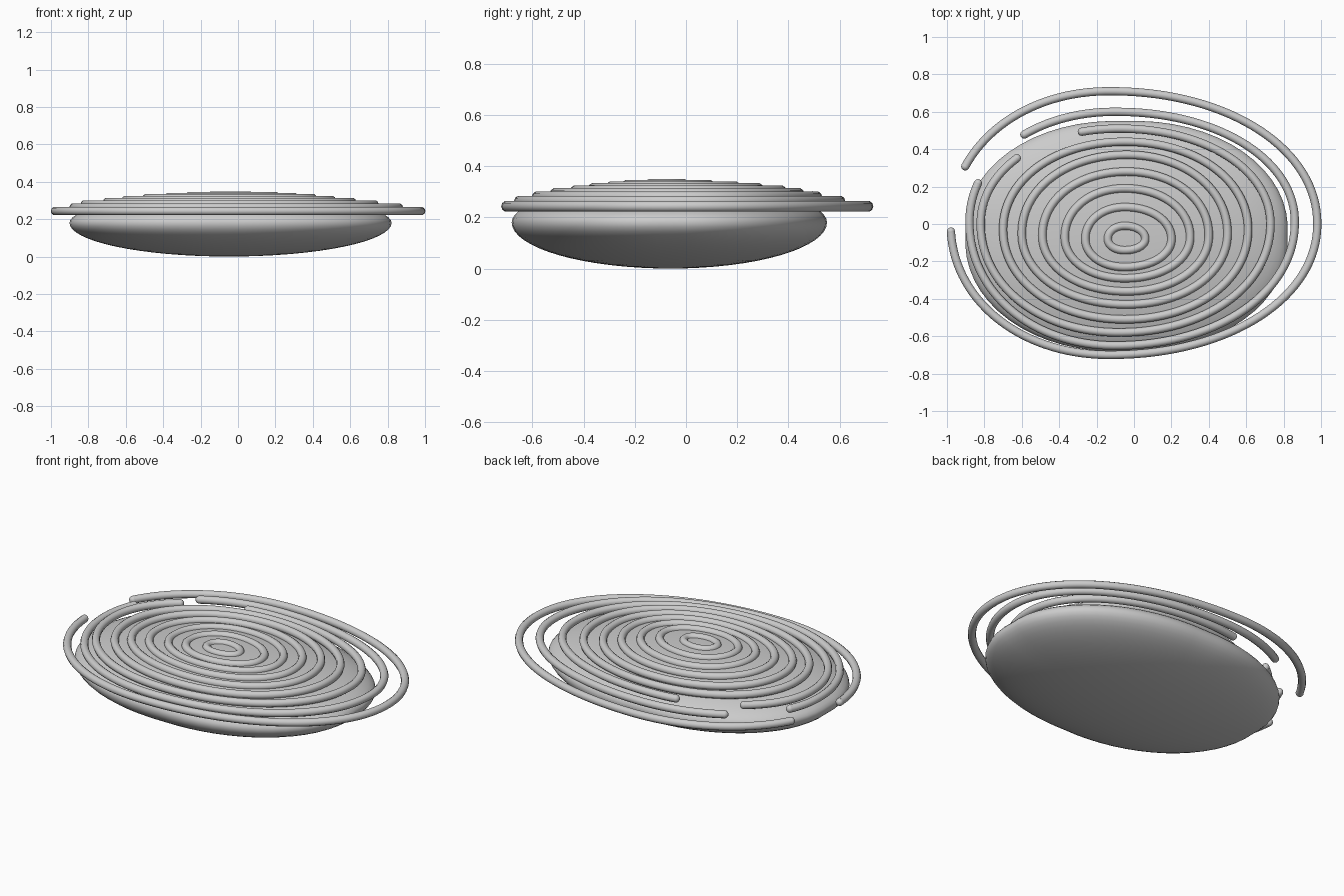
import bpy
from math import sin, cos, pi, radians, copysign

cube = bpy.data.objects.get("Cube")
if cube:
    bpy.data.objects.remove(cube, do_unlink=True)

# Single clay grey for everything
clay = bpy.data.materials.new("clay_grey")
clay.use_nodes = True
GREY = (0.6, 0.6, 0.6, 1)
clay.diffuse_color = GREY
clay.node_tree.nodes["Principled BSDF"].inputs["Base Color"].default_value = GREY

TUBE = 0.022


def egg(center, left, right, front, back, t, power=2.0):
    """Point on an oval with a different half-axis towards each side."""
    cx, cy = center
    c, s = cos(t), sin(t)
    u = copysign(abs(c) ** (2 / power), c)
    v = copysign(abs(s) ** (2 / power), s)
    x = cx + u * (right - cx if c > 0 else cx - left)
    y = cy + v * (back - cy if s > 0 else cy - front)
    return x, y


def finish(obj, name):
    obj.name = name
    obj.data.materials.clear()
    obj.data.materials.append(clay)
    for p in obj.data.polygons:
        p.use_smooth = True
    return obj


# Pebble-like body: a sphere warped to an oval with a flatter dome on top
bpy.ops.mesh.primitive_uv_sphere_add(segments=64, ring_count=32, radius=1)
body = bpy.context.object
for v in body.data.vertices:
    x, y, z = v.co
    x *= 0.87 if x > 0 else 0.85
    y *= 0.61 if y > 0 else 0.62
    bulge = 1 + 0.12 * abs(x * y)
    z = 0.18 + z * (0.152 if z > 0 else 0.18)
    v.co = (x * bulge - 0.05, y * bulge - 0.06, z)
finish(body, "body")


# Coils: peak centre, left, right, front, back, height, and gap in degrees
coils = [
    ((-0.13, 0.00), -0.98, 0.98, -0.70, 0.71, 0.243, (155, 183)),
    ((-0.10, 0.01), -0.88, 0.86, -0.65, 0.60, 0.263, (128, 160)),
    ((-0.08, 0.00), -0.82, 0.73, -0.58, 0.51, 0.280, (105, 137)),
    ((-0.05, -0.03), -0.70, 0.61, -0.51, 0.44, 0.293, None),
    ((-0.04, -0.05), -0.60, 0.50, -0.43, 0.37, 0.304, None),
    ((-0.04, -0.06), -0.49, 0.40, -0.36, 0.28, 0.313, None),
    ((-0.05, -0.07), -0.37, 0.30, -0.29, 0.19, 0.320, None),
    ((-0.05, -0.08), -0.26, 0.20, -0.23, 0.09, 0.325, None),
    ((-0.05, -0.08), -0.14, 0.06, -0.14, -0.01, 0.328, None),
]


def make_coil(index, center, left, right, front, back, z, gap):
    steps = 120
    start, stop = (radians(gap[1]), radians(gap[0]) + 2 * pi) if gap else (0, 2 * pi)
    count = steps + 1 if gap else steps
    pts = [egg(center, left, right, front, back,
               start + (stop - start) * i / steps, 2.06) for i in range(count)]

    curve = bpy.data.curves.new("coil_path", "CURVE")
    curve.dimensions = "3D"
    curve.bevel_depth = TUBE
    curve.bevel_resolution = 3
    curve.use_fill_caps = True
    spline = curve.splines.new("POLY")
    spline.points.add(count - 1)
    for p, (x, y) in zip(spline.points, pts):
        p.co = (x, y, z, 1)
    spline.use_cyclic_u = gap is None

    obj = bpy.data.objects.new("coil", curve)
    bpy.context.collection.objects.link(obj)
    bpy.ops.object.select_all(action="DESELECT")
    obj.select_set(True)
    bpy.context.view_layer.objects.active = obj
    bpy.ops.object.convert(target="MESH")
    finish(bpy.context.object, f"coil_{index}")

    # Rounded ends on the open coils
    if gap:
        for side, (x, y) in (("start", pts[0]), ("end", pts[-1])):
            bpy.ops.mesh.primitive_uv_sphere_add(
                segments=12, ring_count=8, radius=TUBE, location=(x, y, z))
            finish(bpy.context.object, f"coil_{index}_{side}_tip")


for i, coil in enumerate(coils, 1):
    make_coil(i, *coil)
